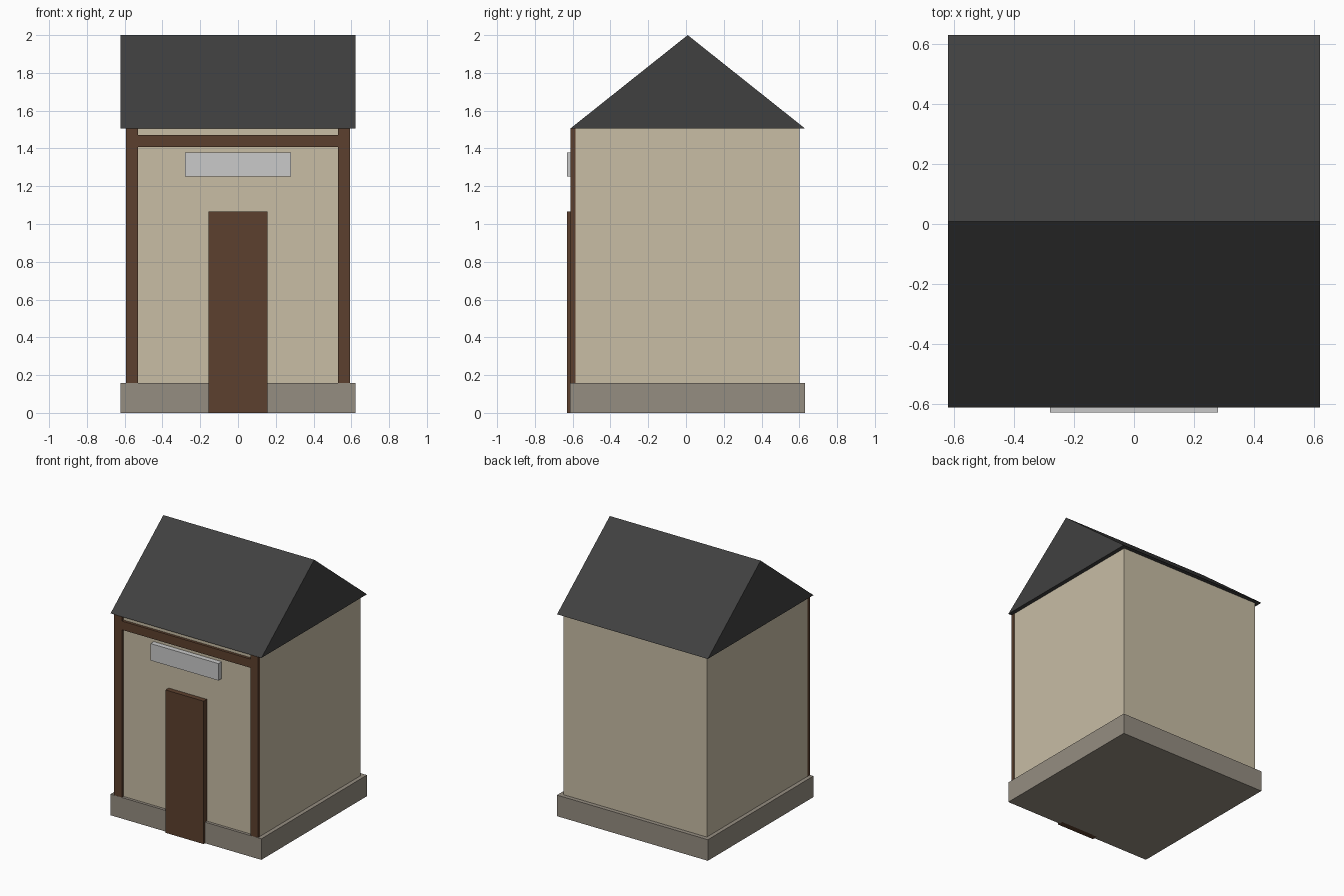
import bpy, bmesh

if "Cube" in bpy.data.objects:
    bpy.data.objects.remove(bpy.data.objects["Cube"])


def material(name, rgb):
    """Flat colour from 0-255 sRGB values."""
    def lin(c):
        c /= 255
        return c / 12.92 if c <= 0.04045 else ((c + 0.055) / 1.055) ** 2.4
    m = bpy.data.materials.new(name)
    m.diffuse_color = (*[lin(c) for c in rgb], 1)
    m.use_nodes = True
    m.node_tree.nodes["Principled BSDF"].inputs["Base Color"].default_value = m.diffuse_color
    return m


def add_object(name, bm, mat):
    bmesh.ops.recalc_face_normals(bm, faces=bm.faces)
    me = bpy.data.meshes.new(name)
    bm.to_mesh(me)
    bm.free()
    me.materials.append(mat)
    ob = bpy.data.objects.new(name, me)
    bpy.context.collection.objects.link(ob)
    return ob


def box(name, x, y, z, mat):
    """Box from (min, max) ranges."""
    bm = bmesh.new()
    bmesh.ops.create_cube(bm, size=1)
    for v in bm.verts:
        v.co = [r[0] if c < 0 else r[1] for c, r in zip(v.co, (x, y, z))]
    return add_object(name, bm, mat)


plaster = material("cream plaster", (200, 189, 165))
stone = material("grey stone", (149, 141, 129))
wood = material("brown wood", (92, 64, 46))
slate = material("dark slate", (64, 64, 64))
panel = material("light grey panel", (202, 202, 202))

# Stone plinth and walls
box("plinth", (-0.622, 0.622), (-0.613, 0.631), (0, 0.157), stone)
box("walls", (-0.592, 0.592), (-0.592, 0.6), (0.05, 1.506), plaster)

# Timber frame on the front
for side, name in ((-1, "left_post"), (1, "right_post")):
    box(name, sorted((side * 0.53, side * 0.593)), (-0.612, -0.585), (0.15, 1.506), wood)
box("beam", (-0.53, 0.53), (-0.612, -0.585), (1.407, 1.472), wood)

# Door and blank sign board
box("door", (-0.157, 0.157), (-0.63, -0.585), (0, 1.065), wood)
box("sign_board", (-0.28, 0.28), (-0.63, -0.585), (1.252, 1.378), panel)

# Gable roof: triangular profile extruded along x
bm = bmesh.new()
profile = [bm.verts.new((-0.622, y, z)) for y, z in ((-0.613, 1.505), (0.631, 1.505), (0.009, 2.0))]
face = bm.faces.new(profile)
ext = bmesh.ops.extrude_face_region(bm, geom=[face])["geom"]
bmesh.ops.translate(bm, vec=(1.244, 0, 0), verts=[g for g in ext if isinstance(g, bmesh.types.BMVert)])
add_object("roof", bm, slate)
